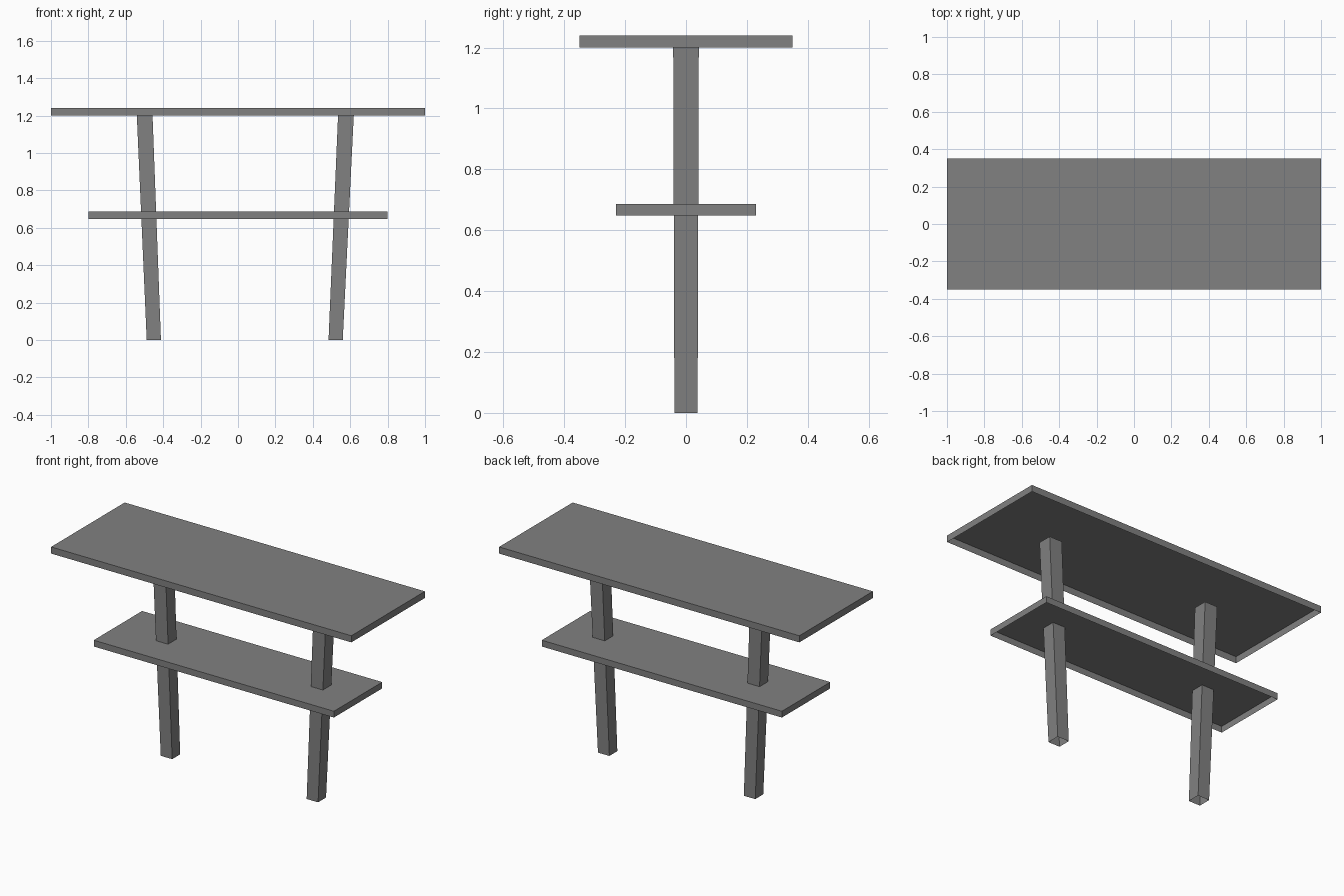
import bpy
import bmesh

# Remove the default cube
cube = bpy.data.objects.get("Cube")
if cube:
    bpy.data.objects.remove(cube, do_unlink=True)

# Single grey material
GREY = (0.22, 0.22, 0.22, 1.0)
grey = bpy.data.materials.new("plain grey")
grey.use_nodes = True
grey.diffuse_color = GREY
grey.node_tree.nodes["Principled BSDF"].inputs["Base Color"].default_value = GREY


def open_box(name, bottom, top):
    """Box without an underside; each end is (centre x, half x, half y, z)."""
    bm = bmesh.new()
    rings = []
    for cx, hx, hy, z in (bottom, top):
        corners = ((-1, -1), (1, -1), (1, 1), (-1, 1))
        rings.append([bm.verts.new((cx + sx * hx, sy * hy, z)) for sx, sy in corners])
    low, high = rings
    bm.faces.new(high)
    for i in range(4):
        j = (i + 1) % 4
        bm.faces.new((low[i], low[j], high[j], high[i]))
    mesh = bpy.data.meshes.new(name)
    bm.to_mesh(mesh)
    bm.free()
    mesh.materials.append(grey)
    obj = bpy.data.objects.new(name, mesh)
    bpy.context.collection.objects.link(obj)
    return obj


# Boards: hollow underneath, with a thin rim
for name, hx, hy, z0, z1 in (("table_top", 1.0, 0.35, 1.2, 1.24),
                             ("lower_shelf", 0.8, 0.23, 0.648, 0.686)):
    open_box(name, (0, hx, hy, z0), (0, hx, hy, z1))

# Legs: splayed outward and slightly wider towards the top
for name, foot_x, head_x in (("right_leg", -0.45, -0.499),
                             ("left_leg", 0.522, 0.577)):
    open_box(name, (foot_x, 0.038, 0.038, 0), (head_x, 0.042, 0.042, 1.202))
